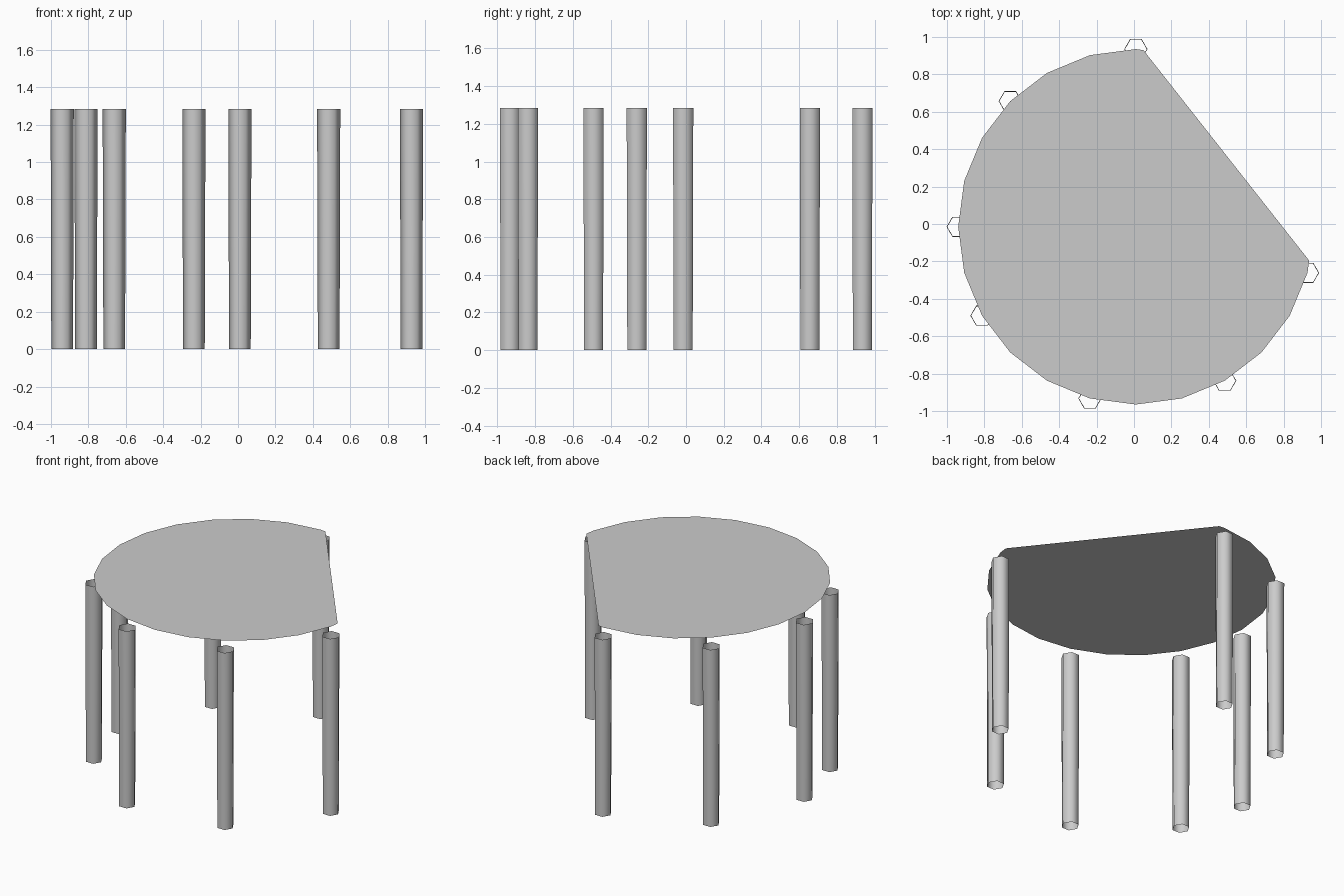
import bpy
import bmesh
from math import radians, sin, cos
from mathutils import Vector

cube = bpy.data.objects.get("Cube")
if cube:
    bpy.data.objects.remove(cube, do_unlink=True)

CENTRE = Vector((0.01, -0.015, 0))
RADIUS = 0.95
POST_HEIGHT = 1.285
TOP_HEIGHT = 1.346

grey = bpy.data.materials.new("light_grey")
grey.use_nodes = True
grey.diffuse_color = (0.6, 0.6, 0.6, 1)
grey.node_tree.nodes["Principled BSDF"].inputs["Base Color"].default_value = grey.diffuse_color


def add_object(name, bm, location, smooth=False):
    mesh = bpy.data.meshes.new(name)
    for face in bm.faces:
        face.smooth = smooth
    bm.to_mesh(mesh)
    bm.free()
    mesh.materials.append(grey)
    obj = bpy.data.objects.new(name, mesh)
    obj.location = location
    bpy.context.collection.objects.link(obj)
    return obj


# Thin round top with one side cut off straight
bm = bmesh.new()
bmesh.ops.create_circle(bm, cap_ends=True, segments=24, radius=RADIUS)
cut_start = Vector((0.05, 0.93, 0)) - CENTRE
cut_end = Vector((0.94, -0.20, 0)) - CENTRE
along = cut_end - cut_start
outward = Vector((-along.y, along.x, 0))
bmesh.ops.bisect_plane(bm, geom=bm.verts[:] + bm.edges[:] + bm.faces[:],
                       plane_co=cut_start, plane_no=outward, clear_outer=True)
for face in bm.faces:
    face.normal_update()
    if face.normal.z < 0:
        face.normal_flip()
add_object("round_top", bm, CENTRE + Vector((0, 0, TOP_HEIGHT)))

# Open six-sided posts, slightly narrower at the foot, around the rim
for number, angle in enumerate((90, 135, 180, 210, 255, 300, 345), 1):
    bm = bmesh.new()
    bmesh.ops.create_cone(bm, cap_ends=False, segments=6, radius1=0.058,
                          radius2=0.062, depth=POST_HEIGHT)
    # Corners point along x
    for vert in bm.verts:
        r = vert.co.to_2d().length
        step = round(vert.index % 12 / 2 - 0.25)
        vert.co.x, vert.co.y = r * cos(radians(60 * step)), r * sin(radians(60 * step))
    a = radians(angle)
    rim = CENTRE + Vector((cos(a), sin(a), 0)) * RADIUS
    add_object(f"post_{number}", bm, rim + Vector((0, 0, POST_HEIGHT / 2)), smooth=True)
